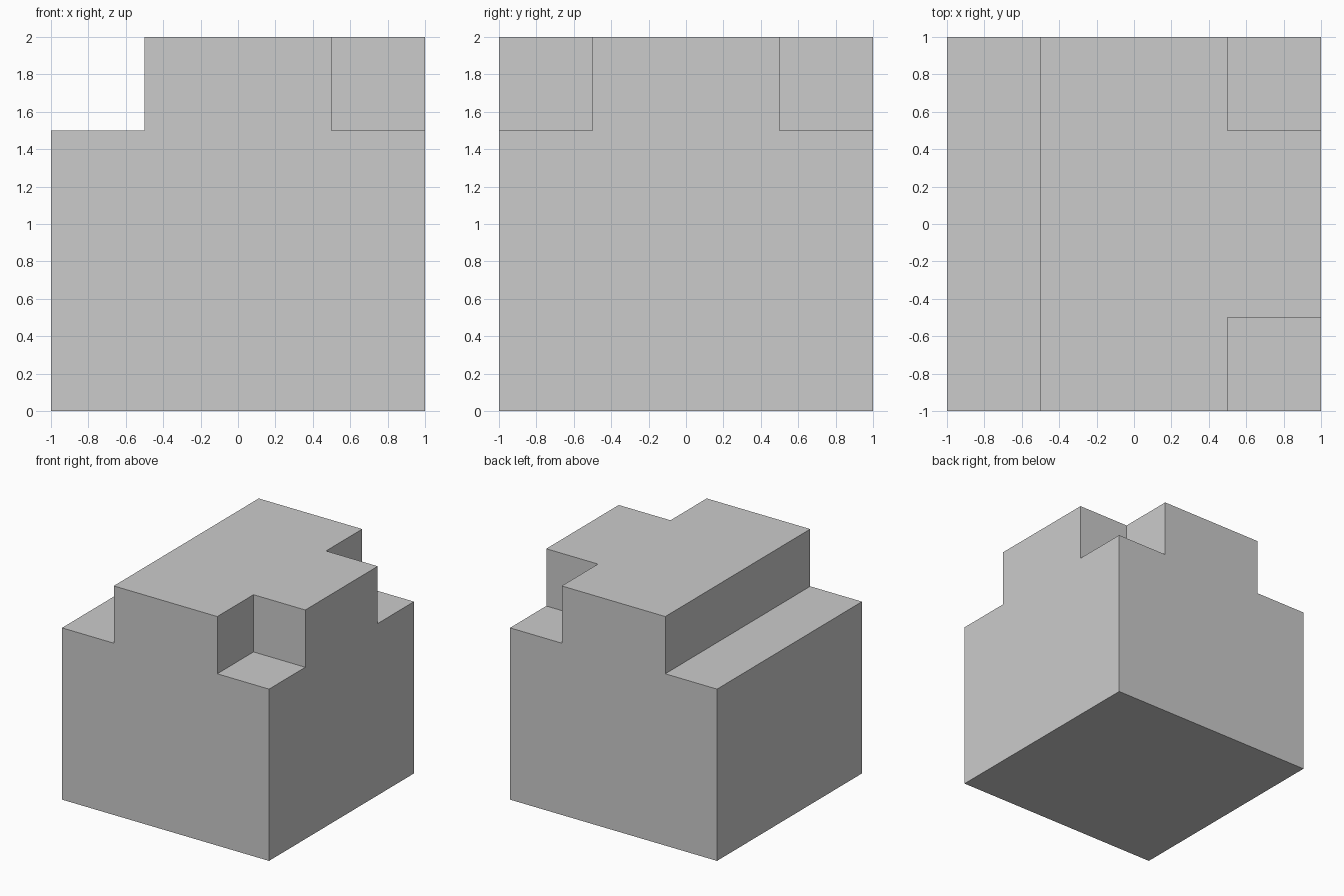
import bpy

if "Cube" in bpy.data.objects:
    bpy.data.objects.remove(bpy.data.objects["Cube"])


def box(name, lo, hi):
    """Axis-aligned box from its two opposite corners."""
    centre = [(a + b) / 2 for a, b in zip(lo, hi)]
    bpy.ops.mesh.primitive_cube_add(size=1, location=centre)
    ob = bpy.context.object
    ob.name = name
    ob.scale = [b - a for a, b in zip(lo, hi)]
    bpy.ops.object.transform_apply(location=True, rotation=False, scale=True)
    return ob


def cut(target, cutter):
    """Subtract the cutter from the target, then discard it."""
    mod = target.modifiers.new("cut", 'BOOLEAN')
    mod.operation = 'DIFFERENCE'
    mod.solver = 'EXACT'
    mod.object = cutter
    bpy.context.view_layer.objects.active = target
    bpy.ops.object.modifier_apply(modifier=mod.name)
    bpy.data.objects.remove(cutter)


# Solid cube
block = box("notched_block", (-1, -1, 0), (1, 1, 2))

# Full-length step along the left top edge
cut(block, box("step_cutter", (-1.5, -1.5, 1.5), (-0.5, 1.5, 2.5)))

# Square notches in the front and back right top corners
for y0, y1 in ((-1.5, -0.5), (0.5, 1.5)):
    cut(block, box("corner_cutter", (0.5, y0, 1.5), (1.5, y1, 2.5)))
